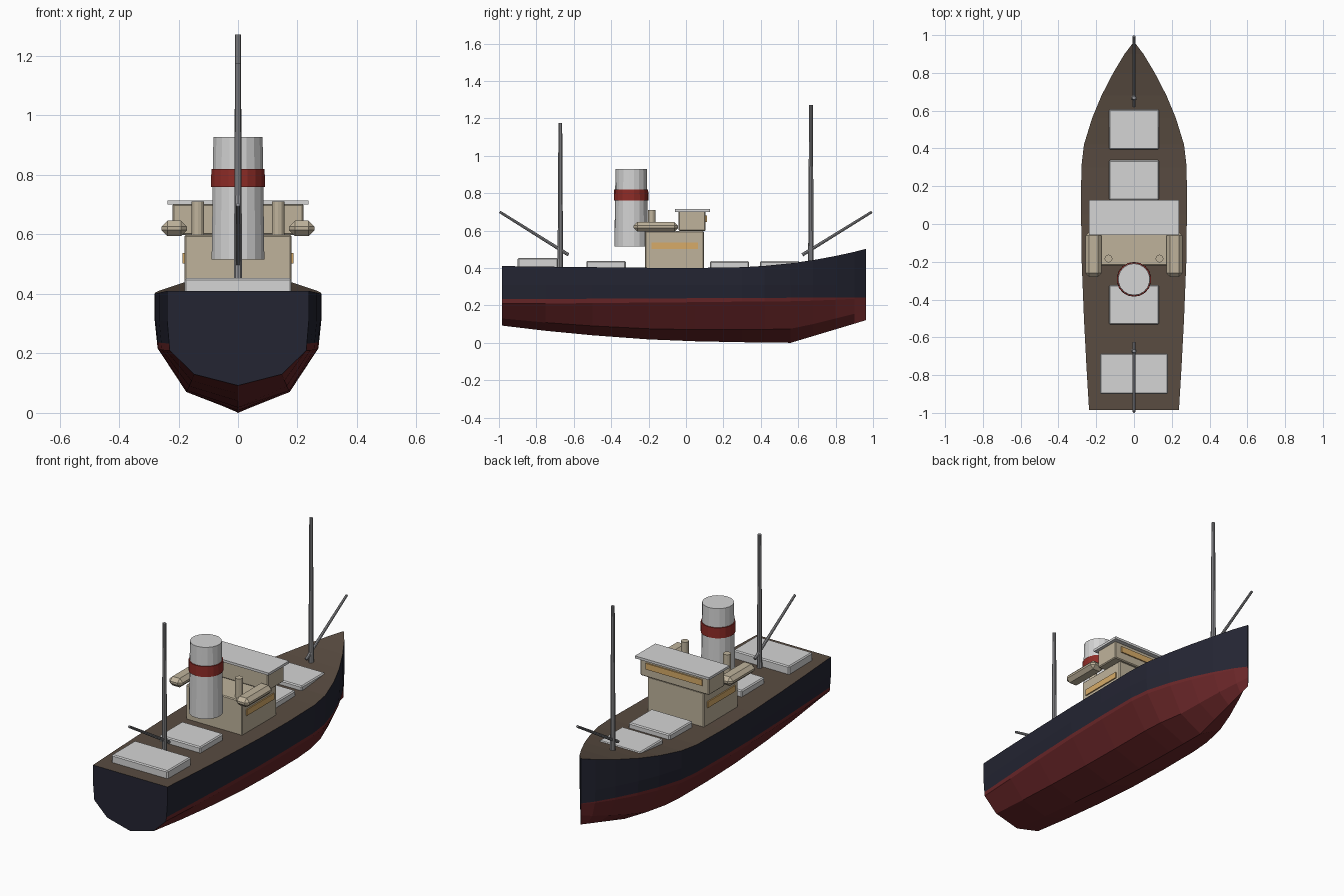
import bpy, bmesh, math
from mathutils import Vector

if "Cube" in bpy.data.objects:
    bpy.data.objects.remove(bpy.data.objects["Cube"])


def material(name, colour):
    m = bpy.data.materials.new(name)
    m.diffuse_color = (*colour, 1)
    m.use_nodes = True
    m.node_tree.nodes["Principled BSDF"].inputs["Base Color"].default_value = m.diffuse_color
    return m


NAVY = material("navy hull", (0.017, 0.018, 0.032))
RED = material("hull red", (0.14, 0.019, 0.021))
BROWN = material("brown deck", (0.10, 0.072, 0.053))
BEIGE = material("beige cabin", (0.52, 0.45, 0.33))
PALE = material("pale grey", (0.66, 0.66, 0.66))
STEEL = material("steel grey", (0.30, 0.30, 0.315))
BAND = material("funnel red", (0.27, 0.025, 0.020))
AMBER = material("amber glass", (0.68, 0.41, 0.14))


def finish(bm, name, *mats):
    bmesh.ops.recalc_face_normals(bm, faces=bm.faces)
    mesh = bpy.data.meshes.new(name)
    bm.to_mesh(mesh)
    bm.free()
    ob = bpy.data.objects.new(name, mesh)
    bpy.context.collection.objects.link(ob)
    for m in mats:
        mesh.materials.append(m)
    return ob


def box(name, x, y, z, mat, bevel=0.0):
    """Box from (low, high) ranges, with optional chamfered edges."""
    bm = bmesh.new()
    bmesh.ops.create_cube(bm, size=1)
    for v in bm.verts:
        v.co = [r[0] + (c + 0.5) * (r[1] - r[0]) for c, r in zip(v.co, (x, y, z))]
    if bevel:
        bmesh.ops.bevel(bm, geom=bm.edges[:], offset=bevel, segments=1,
                        profile=0.5, affect='EDGES')
    return finish(bm, name, mat)


def rod(name, a, b, r1, r2, sides, mat):
    """Tapered cylinder from point a to point b."""
    a, b = Vector(a), Vector(b)
    bm = bmesh.new()
    bmesh.ops.create_cone(bm, cap_ends=True, segments=sides, radius1=r1,
                          radius2=r2, depth=(b - a).length)
    turn = (b - a).to_track_quat('Z', 'Y').to_matrix()
    for v in bm.verts:
        v.co = turn @ v.co + (a + b) / 2
    return finish(bm, name, mat)


# Hull stations: y, deck half width, deck z, knuckle z, bilge z, keel z
stations = [
    (-0.985, 0.238, 0.410, 0.21, 0.130, 0.092),
    (-0.75, 0.252, 0.407, 0.21, 0.108, 0.064),
    (-0.50, 0.265, 0.404, 0.212, 0.090, 0.040),
    (-0.20, 0.277, 0.401, 0.215, 0.075, 0.018),
    (0.05, 0.280, 0.400, 0.217, 0.070, 0.008),
    (0.30, 0.279, 0.404, 0.22, 0.070, 0.003),
    (0.42, 0.265, 0.411, 0.22, 0.071, 0.001),
    (0.56, 0.222, 0.425, 0.222, 0.075, 0.000),
    (0.68, 0.172, 0.442, 0.225, 0.100, 0.036),
    (0.80, 0.110, 0.464, 0.23, 0.130, 0.072),
    (0.90, 0.050, 0.486, 0.235, 0.155, 0.102),
    (0.962, 0.003, 0.502, 0.24, 0.175, 0.121),
]
bm = bmesh.new()
rings = []
for y, w, deck, knuckle, bilge, keel in stations:
    half = [(w, deck), (w, 0.31), (w * 0.965, knuckle), (w * 0.62, bilge)]
    ring = half + [(0, keel)] + [(-x, z) for x, z in reversed(half)]
    rings.append([bm.verts.new((x, y, z)) for x, z in ring])
deck_faces = []
for a, b in zip(rings, rings[1:]):
    for i in range(len(a) - 1):
        bm.faces.new((a[i], a[i + 1], b[i + 1], b[i]))
    deck_faces.append(bm.faces.new((a[-1], a[0], b[0], b[-1])))
for f in deck_faces:
    f.material_index = 2
# Cut the sides along the paint line before capping the two ends
line_point, line_normal = Vector((0, 0, 0.238)), Vector((0, -0.005, 1))
bmesh.ops.bisect_plane(bm, geom=bm.verts[:] + bm.edges[:] + bm.faces[:],
                       plane_co=line_point, plane_no=line_normal)
for f in bm.faces:
    below = (f.calc_center_median() - line_point).dot(line_normal) < 0
    if f.material_index != 2 and below:
        f.material_index = 1
bmesh.ops.holes_fill(bm, edges=[e for e in bm.edges if e.is_boundary], sides=0)
finish(bm, "hull", NAVY, RED, BROWN)

# Cargo hatches with a chamfered rim
hatches = [(-0.90, -0.685, 0.18, 0.453), (-0.532, -0.322, 0.132, 0.438),
           (0.127, 0.338, 0.132, 0.436), (0.395, 0.608, 0.132, 0.436)]
for n, (y0, y1, w, top) in enumerate(hatches, 1):
    box(f"hatch_{n}", (-w, w), (y0, y1), (0.385, top), PALE, 0.006)

# Deckhouse, bridge and roof
box("deckhouse", (-0.18, 0.18), (-0.22, 0.095), (0.39, 0.598), BEIGE, 0.005)
box("bridge", (-0.22, 0.22), (-0.04, 0.105), (0.598, 0.703), BEIGE, 0.005)
box("bridge_roof", (-0.237, 0.237), (-0.058, 0.128), (0.70, 0.714), PALE)
box("bridge_window", (-0.18, 0.18), (0.104, 0.112), (0.645, 0.68), AMBER)

# Paired fittings: windows, lifeboats and vents
for s, side in ((-1, "left"), (1, "right")):
    def span(a, b):
        return tuple(sorted((s * a, s * b)))
    box(f"house_window_{side}", span(0.179, 0.187), (-0.185, 0.065),
        (0.502, 0.537), AMBER)
    box(f"lifeboat_{side}", span(0.171, 0.257), (-0.28, -0.042),
        (0.594, 0.646), BEIGE, 0.02)
    rod(f"vent_{side}", (s * 0.135, -0.183, 0.59), (s * 0.135, -0.183, 0.71),
        0.021, 0.021, 12, BEIGE)

# Funnel with its painted band
rod("funnel", (0, -0.293, 0.516), (0, -0.293, 0.928), 0.09, 0.084, 18, PALE)
rod("funnel_band", (0, -0.293, 0.76), (0, -0.293, 0.82), 0.092, 0.091, 18, BAND)

# Masts and cargo booms
for name, y, base, top, heel, tip in (("aft", -0.672, 0.40, 1.175, -0.628, -0.996),
                                      ("fore", 0.668, 0.43, 1.272, 0.622, 0.994)):
    rod(f"{name}_mast", (0, y, base), (0, y, top), 0.015, 0.010, 10, STEEL)
    rod(f"{name}_boom", (0, heel, 0.47), (0, tip, 0.70), 0.009, 0.007, 8, STEEL)

# Smooth only the round funnel parts' shallow edges
for ob in bpy.data.objects:
    ob.select_set(ob.name.startswith(("funnel", "vent")))
bpy.context.view_layer.objects.active = bpy.data.objects["funnel"]
bpy.ops.object.shade_smooth_by_angle(angle=math.radians(15))
